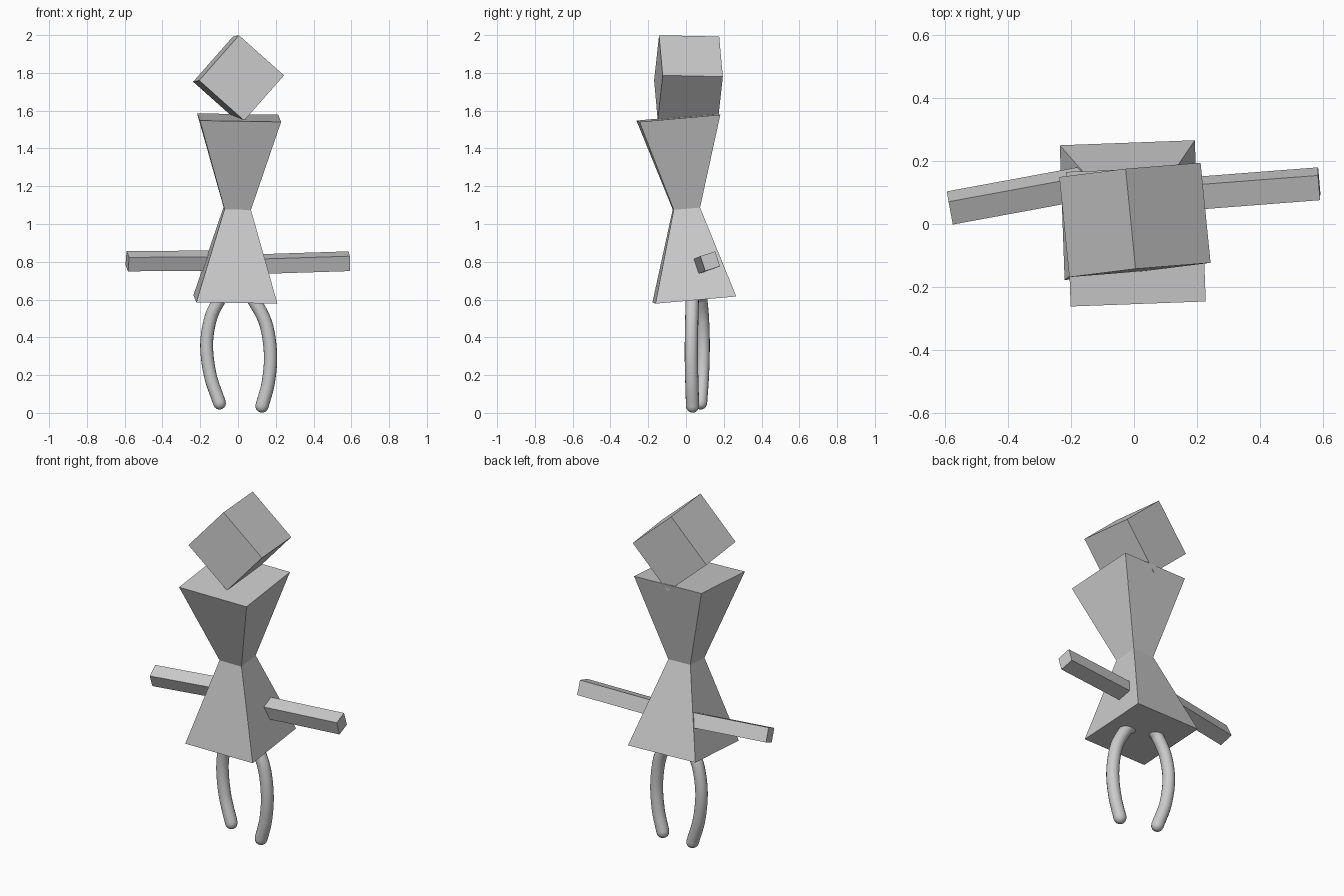
import bpy, math
from mathutils import Vector, Matrix

if "Cube" in bpy.data.objects:
    bpy.data.objects.remove(bpy.data.objects["Cube"])


def add_mesh(name, verts, faces):
    me = bpy.data.meshes.new(name)
    me.from_pydata(verts, [], faces)
    ob = bpy.data.objects.new(name, me)
    bpy.context.collection.objects.link(ob)
    return ob


def square_loft(name, sections, origin, ex, ez):
    """Loft square sections (offset, half size) along ez from origin."""
    ez = Vector(ez).normalized()
    ey = ez.cross(Vector(ex)).normalized()
    ex = ey.cross(ez)
    verts = [Vector(origin) + ez * h + ex * (a * r) + ey * (b * r)
             for h, r in sections
             for a, b in ((-1, -1), (1, -1), (1, 1), (-1, 1))]
    faces = [(3, 2, 1, 0)]
    for k in range(len(sections) - 1):
        for i in range(4):
            j = (i + 1) % 4
            faces.append((4 * k + i, 4 * k + j, 4 * k + 4 + j, 4 * k + 4 + i))
    n = len(verts)
    faces.append((n - 4, n - 3, n - 2, n - 1))
    return add_mesh(name, verts, faces)


def tube(name, pts, r, steps=16, sides=16):
    """Round-ended tube through control points."""
    knots = [Vector(p) for p in pts]
    ext = [2 * knots[0] - knots[1]] + knots + [2 * knots[-1] - knots[-2]]
    line = []
    for i in range(1, len(ext) - 2):
        p0, p1, p2, p3 = ext[i - 1:i + 3]
        for s in range(steps):
            t = s / steps
            line.append(0.5 * (2 * p1 + (p2 - p0) * t
                               + (2 * p0 - 5 * p1 + 4 * p2 - p3) * t * t
                               + (3 * p1 - p0 - 3 * p2 + p3) * t ** 3))
    line.append(knots[-1])
    # hemispherical ends
    angles = [math.radians(a) for a in (88, 65, 45, 22)]
    d0 = (line[0] - line[1]).normalized()
    d1 = (line[-1] - line[-2]).normalized()
    path = [(line[0] + d0 * r * math.sin(a), r * math.cos(a)) for a in angles]
    path += [(p, r) for p in line]
    path += [(line[-1] + d1 * r * math.sin(a), r * math.cos(a)) for a in reversed(angles)]
    verts, faces = [], []
    for i, (p, rad) in enumerate(path):
        d = (path[min(i + 1, len(path) - 1)][0] - path[max(i - 1, 0)][0]).normalized()
        v = d.cross(Vector((0, 1, 0))).normalized()
        w = d.cross(v)
        for k in range(sides):
            a = 2 * math.pi * k / sides
            verts.append(p + (v * math.cos(a) + w * math.sin(a)) * rad)
    for i in range(len(path) - 1):
        for k in range(sides):
            j = (k + 1) % sides
            faces.append((i * sides + k, i * sides + j, (i + 1) * sides + j, (i + 1) * sides + k))
    faces.append(tuple(reversed(range(sides))))
    faces.append(tuple(range(len(verts) - sides, len(verts))))
    ob = add_mesh(name, verts, faces)
    ob.data.polygons.foreach_set("use_smooth", [True] * len(ob.data.polygons))
    return ob


def arm(name, outer, inner, side, roll):
    """Square bar between two points, rolled about its length."""
    a, b = Vector(outer), Vector(inner)
    axis = b - a
    ex = Matrix.Rotation(math.radians(roll), 3, 'X') @ Vector((0, 1, 0))
    return square_loft(name, [(0, side / 2), (axis.length, side / 2)], a, ex, axis)


# Head: tilted cube balanced on an edge
square_loft("head", [(-0.16, 0.16), (0.16, 0.16)], (0.003, 0.013, 1.77),
            (0.238, 0.022, -0.212), (-0.032, 0.321, -0.007))

# Torso: leaning hourglass of two square frustums
square_loft("torso", [(-0.483, 0.215), (0, 0.07), (0.483, 0.215)], (-0.004, 0.002, 1.082),
            (0.429, 0.016, -0.007), (0.02, -0.088, 1))

# Arms
arm("left_arm", (-0.586, 0.051, 0.803), (-0.13, 0.135, 0.806), 0.081, 24)
arm("right_arm", (0.589, 0.128, 0.803), (0.12, 0.092, 0.788), 0.083, 18)

# Legs: bowed round tubes
tube("left_leg", [(-0.098, 0.078, 0.052), (-0.147, 0.088, 0.2), (-0.166, 0.092, 0.36),
                  (-0.145, 0.088, 0.5), (-0.10, 0.08, 0.595), (-0.075, 0.077, 0.625)], 0.034)
tube("right_leg", [(0.127, 0.035, 0.036), (0.16, 0.031, 0.16), (0.172, 0.028, 0.31),
                   (0.148, 0.03, 0.47), (0.088, 0.033, 0.59), (0.055, 0.035, 0.622)], 0.035)
